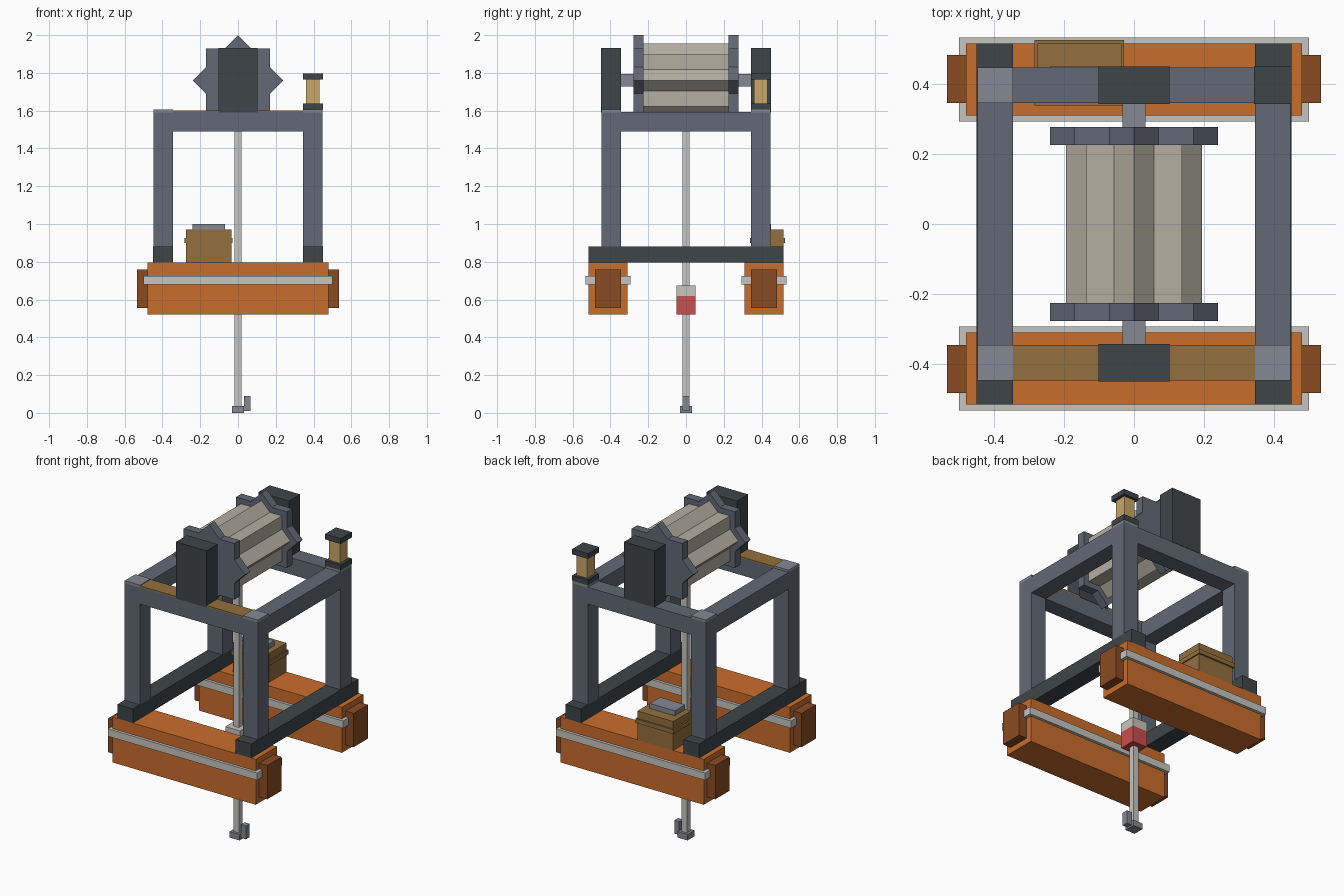
import bpy, bmesh, math

if "Cube" in bpy.data.objects:
    bpy.data.objects.remove(bpy.data.objects["Cube"])


def material(name, hex_code):
    def lin(v):
        v /= 255
        return v / 12.92 if v <= 0.04045 else ((v + 0.055) / 1.055) ** 2.4
    m = bpy.data.materials.new(name)
    m.diffuse_color = tuple(lin(int(hex_code[i:i + 2], 16)) for i in (0, 2, 4)) + (1,)
    m.use_nodes = True
    m.node_tree.nodes["Principled BSDF"].inputs["Base Color"].default_value = m.diffuse_color
    return m


ORANGE = material("orange paint", "C96D2C")
RUST = material("rust brown", "8A4B23")
SLATE = material("slate frame", "626876")
STEEL = material("light steel", "858993")
DARK = material("dark iron", "3F4549")
PALE = material("pale grey", "C6C5C1")
ROPE = material("rope beige", "B5AFA2")
WOOD = material("wood brown", "93703F")
GOLD = material("lamp gold", "C8A766")
RED = material("signal red", "C8504E")


def finish(name, bm, mat):
    bmesh.ops.recalc_face_normals(bm, faces=bm.faces)
    me = bpy.data.meshes.new(name)
    bm.to_mesh(me)
    bm.free()
    me.materials.append(mat)
    ob = bpy.data.objects.new(name, me)
    bpy.context.collection.objects.link(ob)
    return ob


def box(name, mat, x, y, z):
    """Box from (min, max) ranges on each axis."""
    bm = bmesh.new()
    bmesh.ops.create_cube(bm, size=1)
    for v in bm.verts:
        v.co = [r[0] + (c + 0.5) * (r[1] - r[0]) for c, r in zip(v.co, (x, y, z))]
    return finish(name, bm, mat)


def star(name, mat, half, y, zc):
    """Eight-pointed star prism along y: two squares, one turned 45 degrees."""
    bm = bmesh.new()
    radii = (half * math.sqrt(2), half / math.cos(math.pi / 8))
    ring = []
    for i in range(16):
        a = i * math.pi / 8
        r = radii[i % 2]
        ring.append(bm.verts.new((r * math.cos(a), y[0], zc + r * math.sin(a))))
    face = bm.faces.new(ring)
    out = bmesh.ops.extrude_face_region(bm, geom=[face])
    for v in out["geom"]:
        if isinstance(v, bmesh.types.BMVert):
            v.co.y = y[1]
    return finish(name, bm, mat)


def span(s, a, b):
    """Range a..b mirrored to the side s."""
    return tuple(sorted((s * a, s * b)))


AXIS = 1.76
for s, side in ((-1, "front"), (1, "back")):
    # Floats with belts and end caps
    box(side + "_float", ORANGE, (-.48, .48), span(s, .31, .515), (.52, .795))
    box(side + "_float_belt", PALE, (-.5, .5), span(s, .293, .532), (.68, .725))
    for e, end in ((-1, "left"), (1, "right")):
        box(f"{side}_{end}_float_cap", RUST, span(e, .48, .534),
            span(s, .345, .482), (.555, .76))
        # Corner posts and plates
        box(f"{side}_{end}_post", SLATE, span(e, .345, .447),
            span(s, .345, .447), (.88, 1.59))
        box(f"{side}_{end}_corner_plate", STEEL, span(e, .345, .447),
            span(s, .345, .447), (1.59, 1.605))
    # Cross beams, bearing blocks, axle stubs and drum flanges
    box(side + "_beam", SLATE, (-.345, .345), span(s, .345, .447), (1.49, 1.592))
    box(side + "_bearing_block", DARK, (-.102, .102), span(s, .343, .449), (1.59, 1.933))
    box(side + "_axle", STEEL, (-.033, .033), span(s, .27, .345), (AXIS - .033, AXIS + .033))
    star(side + "_flange", SLATE, .17, span(s, .225, .277), AXIS)

for e, end in ((-1, "left"), (1, "right")):
    # Skids and side beams
    box(end + "_skid", DARK, span(e, .345, .449), (-.515, .515), (.795, .88))
    box(end + "_side_beam", SLATE, span(e, .345, .447), (-.345, .345), (1.49, 1.592))

# Plank on the front beam
box("front_plank", WOOD, (-.345, .345), (-.447, -.345), (1.592, 1.601))

# Winding drum
star("drum", ROPE, .1375, (-.225, .225), AXIS)

# Cable, weight and hook
box("cable", PALE, (-.018, .018), (-.018, .018), (.03, 1.62))
box("weight_top", PALE, (-.05, .05), (-.05, .05), (.62, .675))
box("weight_bottom", RED, (-.05, .05), (-.05, .05), (.52, .62))
box("hook_base", STEEL, (-.033, .033), (-.033, .033), (0, .036))
box("hook_tip", STEEL, (.033, .066), (-.018, .018), (.01, .09))

# Crate on the back float
box("crate", WOOD, (-.275, -.035), (.345, .515), (.795, .97))
box("crate_band", WOOD, (-.284, -.028), (.338, .525), (.9, .926))
box("crate_lid", STEEL, (-.24, -.07), (.35, .449), (.97, 1.0))

# Lamp on the back right corner
box("lamp_base", DARK, (.343, .449), (.343, .449), (1.605, 1.637))
box("lamp_glass", GOLD, (.36, .432), (.36, .432), (1.637, 1.765))
box("lamp_cap", DARK, (.343, .449), (.343, .449), (1.765, 1.797))
